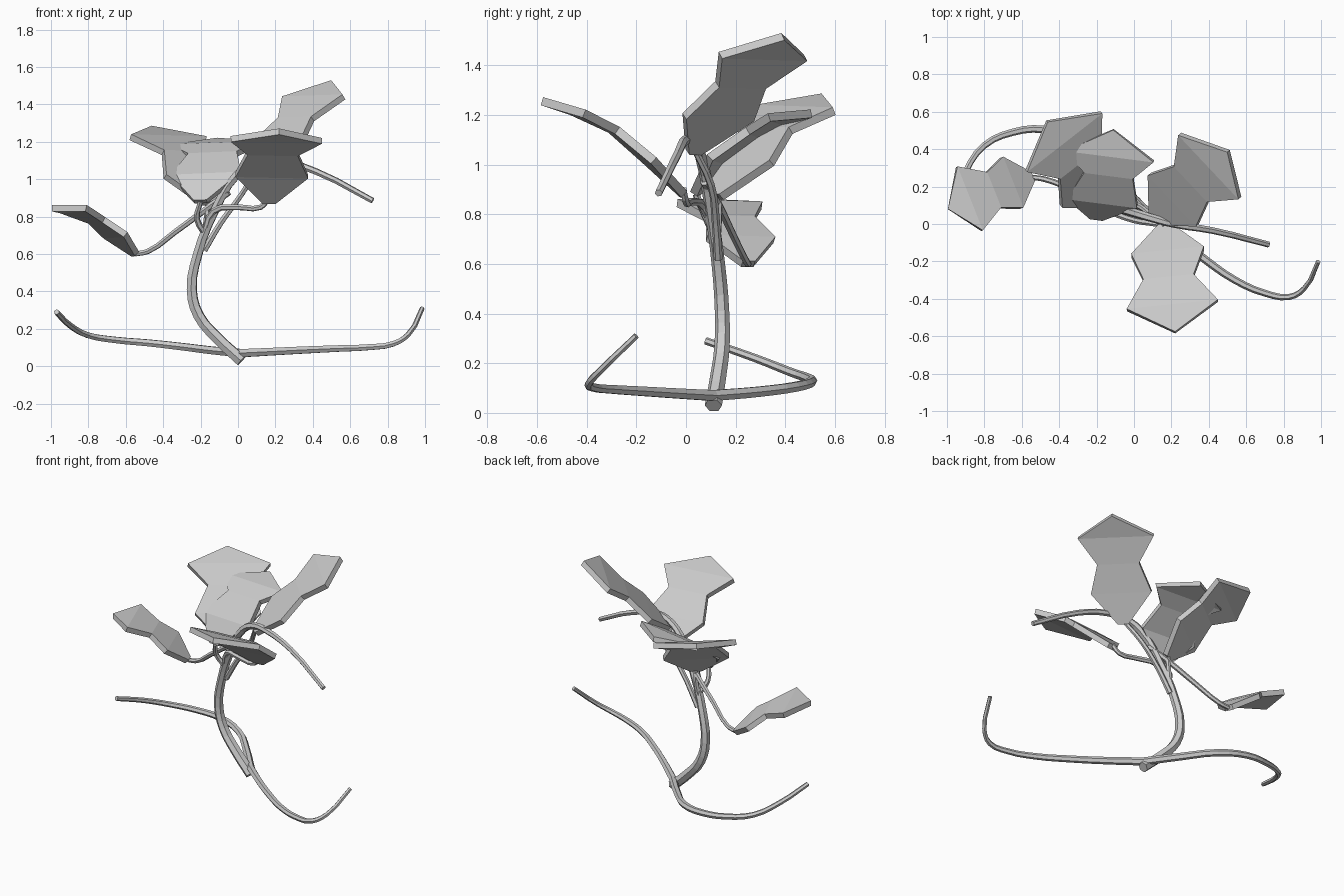
import bpy
from mathutils import Vector


def tube(name, points, r0, r1, steps=3):
    """Six-sided tapering tube along a smooth path."""
    cu = bpy.data.curves.new(name + "_path", 'CURVE')
    cu.dimensions = '3D'
    cu.bevel_depth = 1.0
    cu.bevel_resolution = 1
    cu.resolution_u = steps
    cu.use_fill_caps = True
    sp = cu.splines.new('BEZIER')
    sp.bezier_points.add(len(points) - 1)
    for i, (bp, co) in enumerate(zip(sp.bezier_points, points)):
        bp.co = co
        bp.handle_left_type = bp.handle_right_type = 'AUTO'
        bp.radius = r0 + (r1 - r0) * i / (len(points) - 1)
    tmp = bpy.data.objects.new(name + "_tmp", cu)
    bpy.context.collection.objects.link(tmp)
    bpy.context.view_layer.update()
    dg = bpy.context.evaluated_depsgraph_get()
    me = bpy.data.meshes.new_from_object(tmp.evaluated_get(dg))
    bpy.data.objects.remove(tmp)
    me.shade_flat()
    ob = bpy.data.objects.new(name, me)
    bpy.context.collection.objects.link(ob)


def leaf(name, spine, side, size):
    """Double-lobed leaf: cross rows on a bent spine, ending in a point."""
    side = Vector(side).normalized() * size
    verts = []
    for p, w in zip(spine[:4], (0.035, 0.195, 0.135, 0.245)):
        verts += [Vector(p) - side * w, Vector(p) + side * w]
    verts.append(Vector(spine[4]))
    faces = [(2 * i, 2 * i + 1, 2 * i + 3, 2 * i + 2) for i in range(3)] + [(6, 7, 8)]
    me = bpy.data.meshes.new(name)
    me.from_pydata(verts, [], faces)
    ob = bpy.data.objects.new(name, me)
    bpy.context.collection.objects.link(ob)
    mod = ob.modifiers.new("thickness", 'SOLIDIFY')
    mod.thickness = 0.034
    mod.offset = 0
    mod.use_even_offset = True


# Main stem, arching over and drooping to the right
tube("main_stem", [(0.02, 0.11, 0.03), (-0.11, 0.13, 0.15), (-0.21, 0.145, 0.27),
                   (-0.247, 0.145, 0.41), (-0.215, 0.13, 0.6), (-0.13, 0.1, 0.82),
                   (0, 0.06, 1.03), (0.1, 0.03, 1.09), (0.21, 0, 1.1),
                   (0.42, -0.035, 1.04), (0.72, -0.11, 0.885)], 0.035, 0.016)

# Ground runners
tube("left_runner", [(0.02, 0.11, 0.07), (-0.14, 0.29, 0.085), (-0.3, 0.44, 0.105),
                     (-0.48, 0.505, 0.125), (-0.65, 0.49, 0.14), (-0.8, 0.42, 0.165),
                     (-0.9, 0.28, 0.22), (-0.97, 0.08, 0.29)], 0.025, 0.015)
tube("right_runner", [(0.02, 0.11, 0.07), (0.18, -0.03, 0.078), (0.38, -0.19, 0.088),
                      (0.54, -0.3, 0.095), (0.7, -0.37, 0.102), (0.83, -0.39, 0.12),
                      (0.91, -0.345, 0.17), (0.985, -0.2, 0.31)], 0.025, 0.013)

# Leaf stalks
tube("left_stalk", [(-0.05, 0.075, 0.93), (-0.17, 0.13, 0.84), (-0.34, 0.19, 0.715),
                    (-0.48, 0.24, 0.615), (-0.55, 0.25, 0.6)], 0.018, 0.014)
tube("front_stalk", [(-0.18, 0.12, 0.7), (-0.13, 0.07, 0.83), (0, 0.02, 0.85),
                     (0.12, 0, 0.85), (0.165, -0.01, 0.9)], 0.018, 0.014)
tube("middle_stalk", [(-0.17, 0.12, 0.7), (-0.22, 0.08, 0.79), (-0.2, 0.04, 0.88)], 0.018, 0.014)
tube("back_stalk", [(-0.19, 0.12, 0.66), (-0.17, 0.13, 0.77), (-0.16, 0.13, 0.88)], 0.018, 0.014)
tube("right_stalk", [(-0.18, 0.13, 0.62), (-0.09, 0.12, 0.77), (0.02, 0.1, 0.92),
                     (0.11, 0.03, 1.07)], 0.018, 0.014)

# Leaves
leaf("front_leaf", [(0.165, -0.01, 0.88), (0.18, -0.15, 1.02), (0.185, -0.29, 1.14),
                    (0.205, -0.435, 1.21), (0.22, -0.58, 1.255)], (0.245, 0.025, -0.005), 1)
leaf("right_leaf", [(0.11, 0.03, 1.05), (0.21, 0.13, 1.19), (0.31, 0.22, 1.32),
                    (0.405, 0.31, 1.435), (0.505, 0.39, 1.515)], (0.16, -0.17, 0.005), 0.96)
leaf("left_leaf", [(-0.55, 0.25, 0.6), (-0.655, 0.22, 0.7), (-0.755, 0.18, 0.78),
                   (-0.88, 0.135, 0.84), (-0.995, 0.08, 0.845)], (0.0675, -0.17, 0.005), 0.75)
leaf("back_leaf", [(-0.16, 0.12, 0.87), (-0.23, 0.22, 1.01), (-0.29, 0.335, 1.14),
                   (-0.375, 0.44, 1.22), (-0.465, 0.55, 1.27)], (-0.205, -0.16, 0.005), 1.04)
leaf("middle_leaf", [(-0.2, 0.035, 0.88), (-0.17, 0.12, 1.02), (-0.135, 0.265, 1.13),
                     (-0.13, 0.365, 1.18), (-0.11, 0.505, 1.205)], (0.235, -0.03, 0.01), 0.97)
